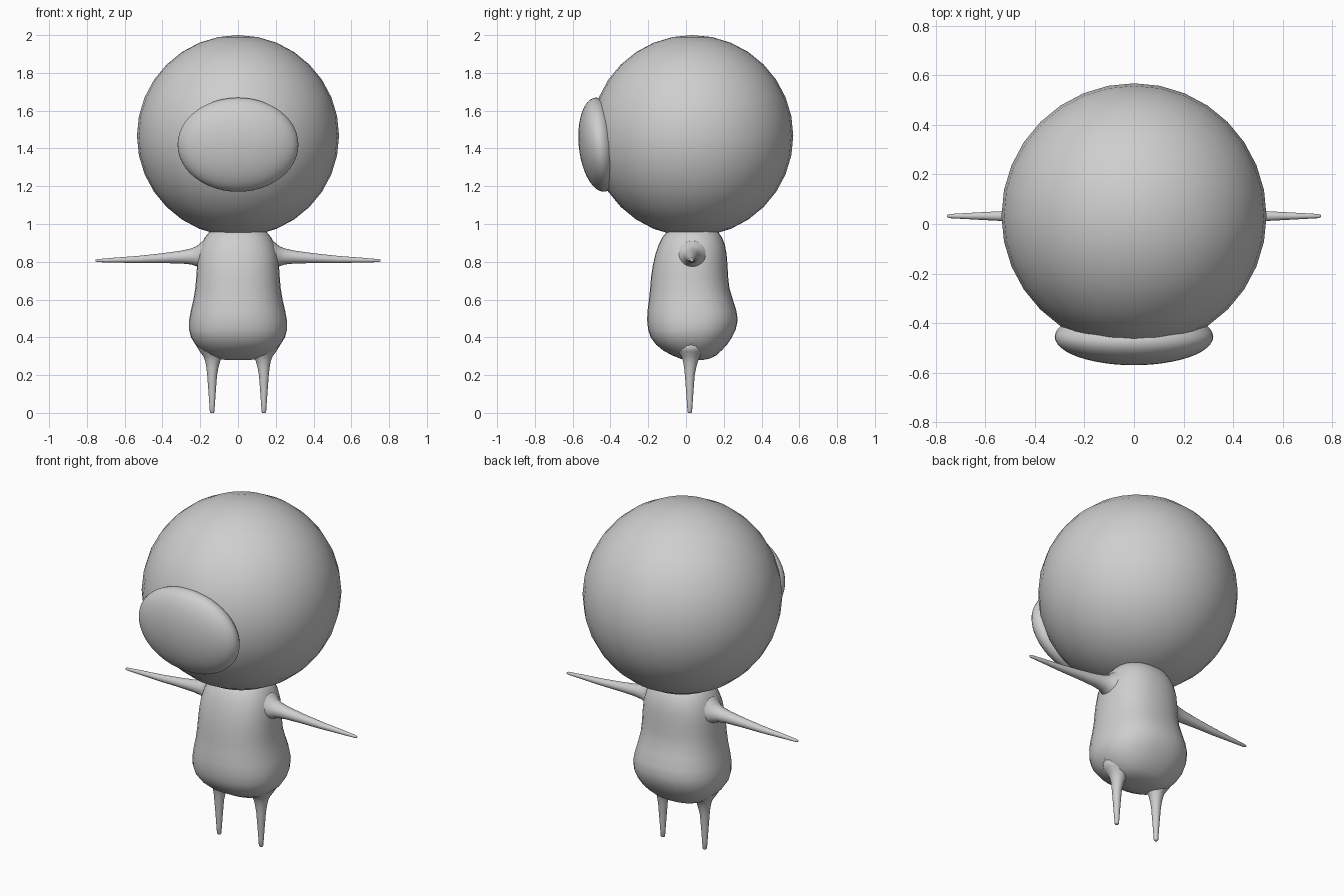
import bpy, bmesh, math
from mathutils import Vector, Matrix

if "Cube" in bpy.data.objects:
    bpy.data.objects.remove(bpy.data.objects["Cube"])

grey = bpy.data.materials.new("plain grey")
grey.diffuse_color = (0.62, 0.62, 0.62, 1)
grey.use_nodes = True
grey.node_tree.nodes["Principled BSDF"].inputs["Base Color"].default_value = grey.diffuse_color


def finish(name, bm):
    bmesh.ops.recalc_face_normals(bm, faces=bm.faces)
    for f in bm.faces:
        f.smooth = True
    me = bpy.data.meshes.new(name)
    bm.to_mesh(me)
    bm.free()
    me.materials.append(grey)
    ob = bpy.data.objects.new(name, me)
    bpy.context.collection.objects.link(ob)
    return ob


def ellipsoid(name, centre, radii, tilt=0, segs=32, rings=16):
    bm = bmesh.new()
    m = (Matrix.Translation(centre) @ Matrix.Rotation(tilt, 4, 'X')
         @ Matrix.Diagonal((*radii, 1)))
    bmesh.ops.create_uvsphere(bm, u_segments=segs, v_segments=rings, radius=1, matrix=m)
    return finish(name, bm)


def loft(name, rings, u, v, segs=32, power=2.0):
    """Skin rings of (centre, half size along u, half size along v)."""
    bm = bmesh.new()
    u, v = Vector(u), Vector(v)
    loops = []
    for centre, a, b in rings:
        loop = []
        for i in range(segs):
            t = 2 * math.pi * i / segs
            c, s = math.cos(t), math.sin(t)
            cu = math.copysign(abs(c) ** (2 / power), c)
            sv = math.copysign(abs(s) ** (2 / power), s)
            loop.append(bm.verts.new(Vector(centre) + u * a * cu + v * b * sv))
        loops.append(loop)
    for p, q in zip(loops, loops[1:]):
        for i in range(segs):
            j = (i + 1) % segs
            bm.faces.new((p[i], p[j], q[j], q[i]))
    bm.faces.new(loops[0])
    bm.faces.new(loops[-1])
    return finish(name, bm)


# Large round head and the flattened, slightly tilted muzzle
ellipsoid("head", (0, 0.033, 1.467), (0.535, 0.535, 0.533))
ellipsoid("muzzle", (0, -0.455, 1.42), (0.32, 0.113, 0.25), math.radians(5.7), 48, 24)

# Pear-shaped body: height, half width, front y, back y
body = [(0.280, 0.06, 0.01, 0.09), (0.287, 0.115, -0.03, 0.125),
        (0.305, 0.16, -0.075, 0.16), (0.33, 0.195, -0.12, 0.188),
        (0.36, 0.224, -0.157, 0.217), (0.40, 0.249, -0.187, 0.243),
        (0.44, 0.259, -0.20, 0.263), (0.49, 0.259, -0.206, 0.274),
        (0.54, 0.25, -0.204, 0.267), (0.60, 0.236, -0.196, 0.248),
        (0.66, 0.226, -0.19, 0.23), (0.72, 0.221, -0.185, 0.223),
        (0.78, 0.217, -0.176, 0.22), (0.84, 0.21, -0.162, 0.215),
        (0.89, 0.195, -0.145, 0.206), (0.93, 0.175, -0.125, 0.19),
        (0.96, 0.15, -0.10, 0.17), (0.985, 0.10, -0.05, 0.12)]
loft("body", [((0, (f + b) / 2, z), w, (b - f) / 2) for z, w, f, b in body],
     (1, 0, 0), (0, 1, 0), power=2.3)

# Tapering limbs that flare where they join the body
arm = [(0.15, 0.838, 0.10), (0.195, 0.832, 0.071), (0.22, 0.829, 0.053),
       (0.25, 0.828, 0.042), (0.30, 0.825, 0.034), (0.40, 0.819, 0.026),
       (0.53, 0.812, 0.019), (0.65, 0.809, 0.013), (0.745, 0.806, 0.008),
       (0.755, 0.806, 0.004)]
leg = [(0.37, 0.10), (0.325, 0.070), (0.30, 0.051), (0.275, 0.040), (0.24, 0.032),
       (0.20, 0.026), (0.12, 0.020), (0.05, 0.015), (0.005, 0.012), (0, 0.009)]
for side, s in (("right", 1), ("left", -1)):
    loft(side + "_arm", [((s * x, 0.032, z), r * 1.05, r) for x, z, r in arm],
         (0, 1, 0), (0, 0, 1), 20)
    loft(side + "_leg", [((s * (0.137 - 0.04 * max(0, z - 0.2)), 0.02 + 0.05 * max(0, z - 0.2), z), r, r)
                         for z, r in leg],
         (1, 0, 0), (0, 1, 0), 20)
